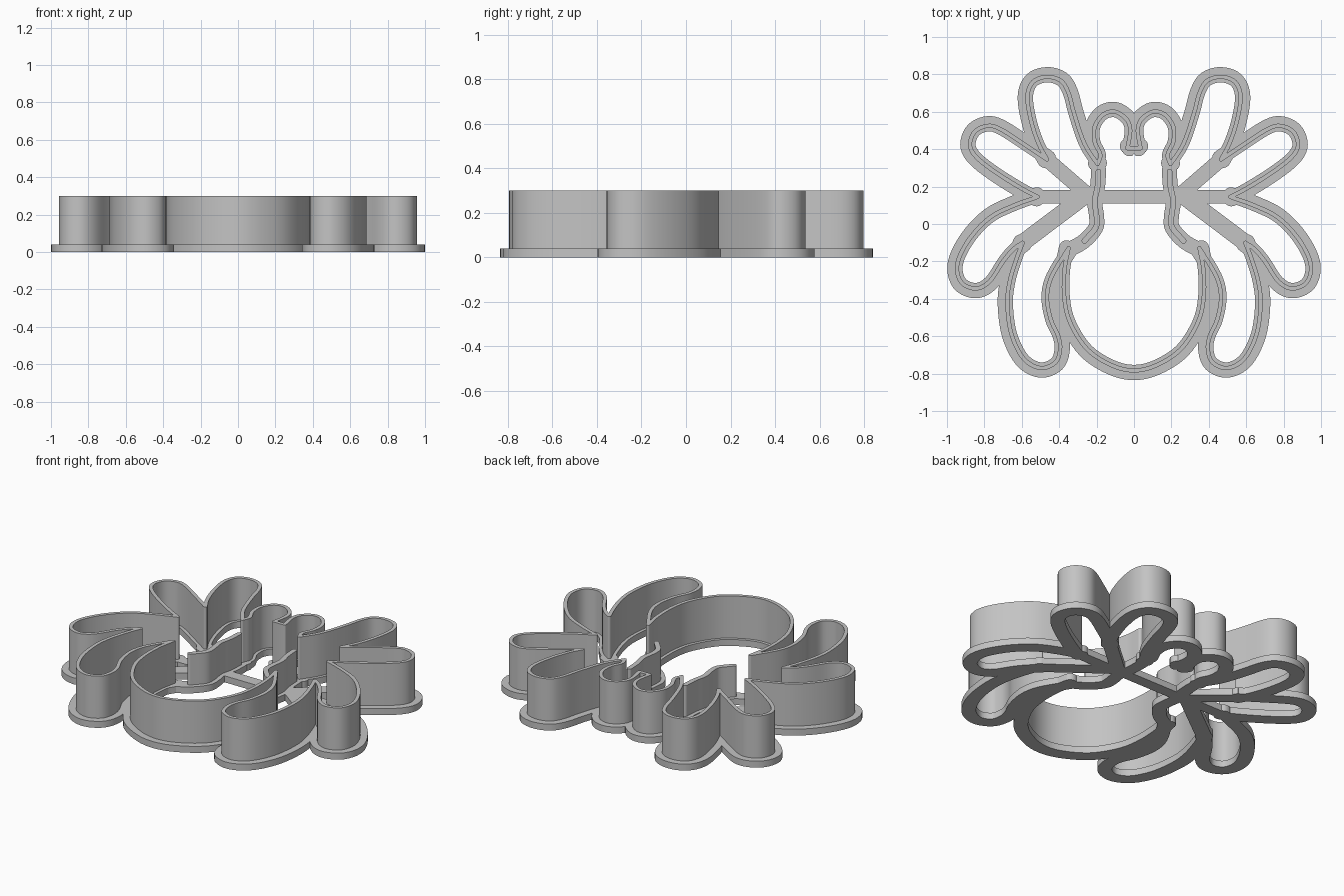
import bpy
import bmesh
from math import cos, sin, pi, radians
from mathutils import Vector
from mathutils.geometry import delaunay_2d_cdt

if "Cube" in bpy.data.objects:
    bpy.data.objects.remove(bpy.data.objects["Cube"])

# Heights and widths
BASE_TOP, WALL_TOP, DETAIL_TOP = 0.04, 0.30, 0.23
WALL_HALF, FLANGE_HALF, FLANGE_SHIFT = 0.011, 0.041, 0.011

# Half outline in hundredths, sharp corner to sharp corner, outside on the left
notch_floor = [(0, 40.5), (3.5, 40.5)]
notch_side = [(3.5, 40.5), (2, 50), (4, 56), (10, 60), (16.5, 58.5), (21, 52),
              (21, 44), (18, 37), (19.5, 32)]
leg_one = [(19.5, 32), (26.5, 43), (32, 59), (35, 70), (39, 76.5), (46.5, 78.7),
           (54, 76), (57, 68), (55, 55), (51, 43), (46.5, 34.5)]
leg_two = [(46.5, 34.5), (58.5, 42.5), (71, 50.5), (78, 52.5), (85, 49.5), (87.7, 42.5),
           (84.5, 36), (74.5, 28), (61, 19.5), (51.5, 14.5)]
leg_three = [(51.5, 14.5), (64, 10), (77, 3.5), (88, -8), (94.4, -21), (92.5, -31),
             (84.5, -34.5), (77, -30.5), (70, -20), (64.5, -13.5), (59.5, -10)]
leg_four = [(59.5, -10), (63, -19), (66.5, -31), (67.7, -43), (65.5, -59), (59, -72),
            (50, -77), (42, -74), (39.5, -67), (40.5, -60), (44.5, -51), (46.5, -39),
            (44, -28), (35, -13)]
abdomen = [(35, -13), (37.2, -25), (37.2, -40), (34, -53), (25, -67), (12, -75.5)]
abdomen += [(0, -78.3)] + [(-x, y) for x, y in reversed(abdomen)]
body_detail = [(19, 28), (19.5, 20), (21, 12), (20, 4), (20.5, -2), (26.5, -9)]
half_runs = [notch_floor, notch_side, leg_one, leg_two, leg_three, leg_four]


def smooth_path(points, steps=5):
    """Catmull-Rom curve through the points."""
    p = [Vector(q) / 100 for q in points]
    if len(p) == 2:
        return p
    p = [p[0] * 2 - p[1]] + p + [p[-1] * 2 - p[-2]]
    out = []
    for a, b, c, d in zip(p, p[1:], p[2:], p[3:]):
        for i in range(steps):
            t = i / steps
            out.append(b + ((c - a) * t + (a * 2 - b * 5 + c * 4 - d) * t * t
                            + (b * 3 - a - c * 3 + d) * t ** 3) / 2)
    return out + [p[-2]]


def ribbon(points, half, shift=0.0):
    """Flat band with round ends along a path, as a list of convex polygons."""
    path = smooth_path(points)
    left, right = [], []
    for i, p in enumerate(path):
        t = (path[min(i + 1, len(path) - 1)] - path[max(i - 1, 0)]).normalized()
        n = Vector((-t.y, t.x))
        left.append(p + n * (shift + half))
        right.append(p + n * (shift - half))
    polys = []
    for l0, l1, r0, r1 in zip(left, left[1:], right, right[1:]):
        polys += [[r0, r1, l1], [r0, l1, l0]]
    for end in (0, -1):
        centre = (left[end] + right[end]) / 2
        polys.append([centre + Vector((cos(a * pi / 8), sin(a * pi / 8))) * half
                      for a in range(16)])
    return polys


def mirrored(polys):
    return polys + [[Vector((-p.x, p.y)) for p in poly] for poly in polys]


def inside_test(polys):
    """Function telling whether a point lies in any of the convex polygons."""
    boxes = []
    for poly in polys:
        pts = [(p.x, p.y) for p in poly]
        xs, ys = zip(*pts)
        boxes.append((min(xs), max(xs), min(ys), max(ys), list(zip(pts, pts[1:] + pts[:1]))))

    def inside(x, y):
        for x0, x1, y0, y1, sides in boxes:
            if x0 < x < x1 and y0 < y < y1:
                turns = [(b[0] - a[0]) * (y - a[1]) - (b[1] - a[1]) * (x - a[0])
                         for a, b in sides]
                if min(turns) >= 0 or max(turns) <= 0:
                    return True
        return False
    return inside


def slab(name, polys, z0, z1, material):
    """Merge overlapping flat polygons and raise them into one solid."""
    verts, edges = [], []
    for poly in polys:
        n, k = len(verts), len(poly)
        edges += [(n + i, n + (i + 1) % k) for i in range(k)]
        verts += poly
    co, _, tris, _, _, _ = delaunay_2d_cdt(verts, edges, [], 0, 1e-5, True)
    inside = inside_test(polys)
    bm = bmesh.new()
    made = {}
    for tri in tris:
        centre = sum((co[i] for i in tri), Vector((0, 0))) / len(tri)
        if inside(centre.x, centre.y):
            for i in tri:
                if i not in made:
                    made[i] = bm.verts.new((co[i].x, co[i].y, z0))
            bm.faces.new([made[i] for i in tri])
    raised = bmesh.ops.extrude_face_region(bm, geom=bm.faces[:], use_keep_orig=True)
    top = [g for g in raised["geom"] if isinstance(g, bmesh.types.BMVert)]
    bmesh.ops.translate(bm, verts=top, vec=(0, 0, z1 - z0))
    bmesh.ops.recalc_face_normals(bm, faces=bm.faces[:])
    mesh = bpy.data.meshes.new(name)
    bm.to_mesh(mesh)
    bm.free()
    mesh.materials.append(material)
    obj = bpy.data.objects.new(name, mesh)
    bpy.context.collection.objects.link(obj)
    bpy.ops.object.select_all(action="DESELECT")
    obj.select_set(True)
    bpy.context.view_layer.objects.active = obj
    bpy.ops.object.shade_smooth_by_angle(angle=radians(30))


grey = bpy.data.materials.new("plain grey")
grey.use_nodes = True
grey.diffuse_color = (0.55, 0.55, 0.55, 1)
grey.node_tree.nodes["Principled BSDF"].inputs["Base Color"].default_value = grey.diffuse_color

# Cutting wall around the whole silhouette
wall = mirrored([q for run in half_runs for q in ribbon(run, WALL_HALF)])
wall += ribbon(abdomen, WALL_HALF)
slab("cutting_wall", wall, BASE_TOP, WALL_TOP, grey)

# Lower imprint walls inside the body
slab("body_detail_walls", mirrored(ribbon(body_detail, 0.015)), BASE_TOP, DETAIL_TOP, grey)

# Base flange with the struts that tie the legs and body together
flange = [q for run in half_runs for q in ribbon(run, FLANGE_HALF, FLANGE_SHIFT)]
flange += ribbon([(19.5, 32)] + body_detail + [(35, -14)], 0.04)
flange += ribbon([(46.5, 34.5), (24, 15)], 0.04)
flange += ribbon([(59.5, -10), (25, 16)], 0.045)
flange = mirrored(flange) + ribbon(abdomen, FLANGE_HALF, FLANGE_SHIFT)
flange += ribbon([(-52, 14.5), (52, 14.5)], 0.036)
slab("base_flange", flange, 0, BASE_TOP, grey)
